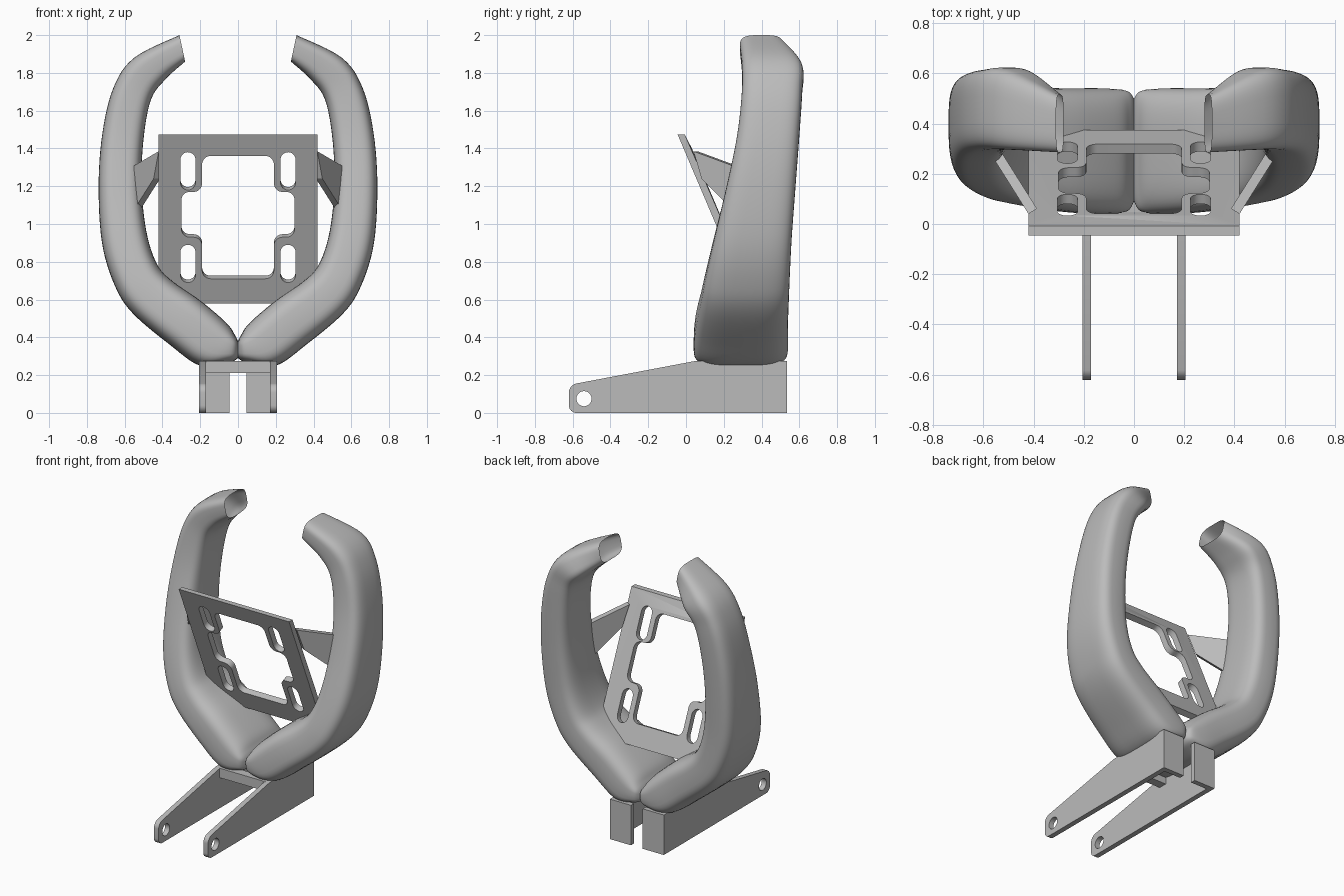
import bpy, bmesh, math
from mathutils import Matrix, Vector

cube = bpy.data.objects.get("Cube")
if cube:
    bpy.data.objects.remove(cube, do_unlink=True)

GREY = (0.5, 0.5, 0.5, 1)
metal = bpy.data.materials.new("plain_grey")
metal.use_nodes = True
metal.diffuse_color = GREY
metal.node_tree.nodes["Principled BSDF"].inputs["Base Color"].default_value = GREY


def add_object(name, bm, mirror=False, angle=30):
    bmesh.ops.remove_doubles(bm, verts=bm.verts, dist=1e-5)
    bmesh.ops.recalc_face_normals(bm, faces=bm.faces)
    mesh = bpy.data.meshes.new(name)
    bm.to_mesh(mesh)
    bm.free()
    mesh.materials.clear()
    mesh.materials.append(metal)
    obj = bpy.data.objects.new(name, mesh)
    bpy.context.collection.objects.link(obj)
    if mirror:
        mod = obj.modifiers.new("mirror", 'MIRROR')
        mod.use_mirror_merge = False
    bpy.ops.object.select_all(action='DESELECT')
    obj.select_set(True)
    bpy.context.view_layer.objects.active = obj
    bpy.ops.object.shade_smooth_by_angle(angle=math.radians(angle))
    return obj


def fillet(points, radius, steps=8):
    """Round every corner of a closed outline."""
    out = []
    pts = [Vector(p) for p in points]
    for i, p in enumerate(pts):
        a = p + (pts[i - 1] - p).normalized() * radius
        b = p + (pts[(i + 1) % len(pts)] - p).normalized() * radius
        k = 0.552
        for s in range(steps + 1):
            t = s / steps
            out.append(a * (1 - t) ** 3 + a.lerp(p, k) * 3 * t * (1 - t) ** 2
                       + b.lerp(p, k) * 3 * t * t * (1 - t) + b * t ** 3)
    return out


def rect(u0, u1, v0, v1):
    return [(u0, v0), (u1, v0), (u1, v1), (u0, v1)]


def frame(u, v, w, origin):
    m = Matrix((u, v, w)).transposed().to_4x4()
    m.translation = origin
    return m


def prism(name, loops, thickness, matrix, mirror=False):
    """Extrude an outline with holes; the first loop is the outline."""
    curve = bpy.data.curves.new(name, 'CURVE')
    curve.dimensions = '2D'
    curve.fill_mode = 'BOTH'
    curve.extrude = thickness / 2
    for loop in loops:
        spline = curve.splines.new('POLY')
        spline.points.add(len(loop) - 1)
        for point, (u, v) in zip(spline.points, loop):
            point.co = (u, v, 0, 1)
        spline.use_cyclic_u = True
    temp = bpy.data.objects.new("temp", curve)
    bpy.context.collection.objects.link(temp)
    graph = bpy.context.evaluated_depsgraph_get()
    mesh = bpy.data.meshes.new_from_object(temp.evaluated_get(graph))
    bm = bmesh.new()
    bm.from_mesh(mesh)
    bm.transform(matrix)
    bpy.data.objects.remove(temp, do_unlink=True)
    bpy.data.meshes.remove(mesh)
    return add_object(name, bm, mirror)


# Curved arms: inner x, z, outer x, z, front y, back y for each section
sections = [Vector(s) for s in (
    (0, .38, 0, .29, .09, .50),
    (.015, .41, .05, .265, .05, .53),
    (.06, .475, .2, .25, .04, .54),
    (.2, .595, .36, .36, .05, .54),
    (.35, .7, .56, .53, .08, .545),
    (.43, .79, .655, .68, .105, .55),
    (.485, .96, .72, .9, .15, .56),
    (.51, 1.2, .738, 1.2, .215, .58),
    (.5, 1.45, .718, 1.48, .27, .6),
    (.46, 1.66, .66, 1.72, .295, .615),
    (.38, 1.77, .55, 1.88, .295, .615),
    (.28, 1.86, .31, 2, .285, .515))]


def spline_at(i, t):
    last = len(sections) - 1
    a, b, c, d = (sections[min(max(i + k, 0), last)] for k in (-1, 0, 1, 2))
    return (b * 2 + (c - a) * t + (a * 2 - b * 5 + c * 4 - d) * t * t
            + (b * 3 - a - c * 3 + d) * t ** 3) / 2


def arm_ring(bm, s, count=48, power=0.55):
    ring = []
    for k in range(count):
        ang = 2 * math.pi * k / count
        c, n = math.cos(ang), math.sin(ang)
        p = (1 + math.copysign(abs(c) ** power, c)) / 2
        q = (1 + math.copysign(abs(n) ** power, n)) / 2
        ring.append(bm.verts.new((s[0] + (s[2] - s[0]) * p,
                                  s[4] + (s[5] - s[4]) * q,
                                  s[1] + (s[3] - s[1]) * p)))
    return ring


bm = bmesh.new()
steps = 6
rings = [arm_ring(bm, spline_at(i, j / steps))
         for i in range(len(sections) - 1) for j in range(steps)]
rings.append(arm_ring(bm, sections[-1]))
for r0, r1 in zip(rings, rings[1:]):
    for k in range(len(r0)):
        m = (k + 1) % len(r0)
        bm.faces.new((r0[k], r0[m], r1[m], r1[k]))
bm.faces.new(rings[0])
add_object("curved_arm", bm, mirror=True, angle=50)

# Tilted mounting plate with a stepped window and four slots
half_window = [(.19, 1.36), (.19, 1.17), (.3, 1.17), (.3, .93), (.19, .93), (.19, .71)]
window = half_window + [(-x, z) for x, z in reversed(half_window)]
half_plate = [(.42, 1.475), (.42, .72), (.3, .58)]
plate = half_plate + [(-x, z) for x, z in reversed(half_plate)]
slots = [fillet(rect(x - .04, x + .04, z - .1, z + .1), .04)
         for x in (-.265, .265) for z in (1.28, .79)]
slope = Vector((0, -.425, 1))
normal = Vector((0, 1, .425)).normalized()
panel = prism("mounting_plate", [plate, fillet(window, .045)] + slots, .041,
              frame((1, 0, 0), slope, normal, Vector((0, .582, 0)) + normal * .0205))
for v in panel.data.vertices:
    v.co.z = min(v.co.z, 1.475)

# Angled struts joining the plate to the arms
inward = Vector((-.846, .533, 0))
prism("side_strut", [[(0, 1.385), (.272, 1.3), (.24, 1.08), (.05, 1.24)]], .04,
      frame((.533, .846, 0), (0, 0, 1), inward, Vector((.42, .04, 0)) + inward * .02),
      mirror=True)

# Base: side plates with pivot holes, rear flanges and a crossbar
tail = fillet([(-.62, .148), (-.62, 0), (-.5, 0), (-.5, .171)], .04)
outline = tail[:18] + [(.535, 0), (.535, .275), (.05, .275)]
prism("base_side_plate", [outline, fillet(rect(-.58, -.5, .035, .115), .04)], .035,
      frame((0, 1, 0), (0, 0, 1), (1, 0, 0), (.188, 0, 0)), mirror=True)
facing = ((1, 0, 0), (0, 0, 1), (0, 1, 0))
prism("rear_flange", [rect(.045, .18, 0, .275)], .035,
      frame(*facing, (0, .5175, 0)), mirror=True)
prism("base_crossbar", [rect(-.18, .18, .21, .275)], .06, frame(*facing, (0, .075, 0)))
